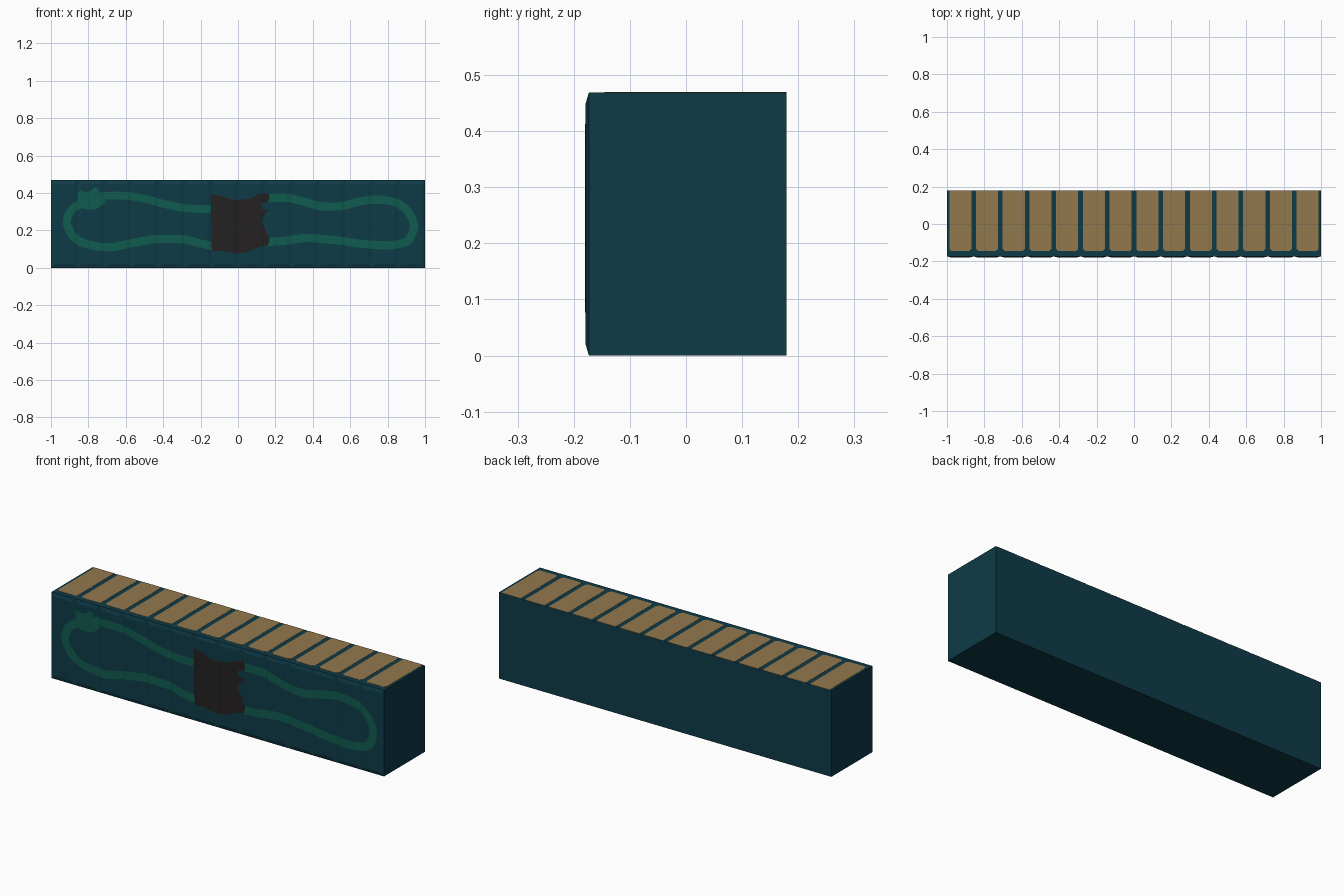
import bpy, bmesh
from mathutils import Vector

if "Cube" in bpy.data.objects:
    bpy.data.objects.remove(bpy.data.objects["Cube"])

N = 14                      # books in the row
W = 2 / N                   # width of one book
H, FRONT, BACK = 0.469, -0.179, 0.179
EDGE, DEPTH = 0.02, 0.006   # chamfer round each spine
COVER = 0.0125


def material(name, rgb):
    m = bpy.data.materials.new(name)
    m.diffuse_color = (*rgb, 1)
    m.use_nodes = True
    m.node_tree.nodes["Principled BSDF"].inputs["Base Color"].default_value = m.diffuse_color
    return m


TEAL = material("dark teal cover", (0.0045, 0.044, 0.064))
TAN = material("tan pages", (0.29, 0.19, 0.074))
GREEN = material("green snake", (0.005, 0.105, 0.078))
BLACK = material("black barrel", (0.017, 0.015, 0.015))


def finish(bm, name, mat):
    me = bpy.data.meshes.new(name)
    bm.to_mesh(me)
    bm.free()
    me.materials.append(mat)
    ob = bpy.data.objects.new(name, me)
    bpy.context.collection.objects.link(ob)
    return ob


# cover: box whose front face steps in to a chamfered spine
def cover_mesh():
    bm = bmesh.new()

    def ring(y, e):
        return [bm.verts.new((x, y, z)) for x, z in (
            (-W / 2 + e, e), (W / 2 - e, e), (W / 2 - e, H - e), (-W / 2 + e, H - e))]

    rings = [ring(BACK, 0), ring(FRONT + DEPTH, 0), ring(FRONT, EDGE)]
    for a, b in zip(rings, rings[1:]):
        for i in range(4):
            j = (i + 1) % 4
            bm.faces.new((a[i], a[j], b[j], b[i]))
    bm.faces.new(rings[0])
    bm.faces.new(rings[-1])
    bmesh.ops.recalc_face_normals(bm, faces=bm.faces)
    return bm


# pages: thin plate on top, corners cut beside the spine
def page_mesh():
    bm = bmesh.new()
    w, y, c = W / 2 - COVER, -0.145, 0.012
    outline = [(-w, BACK), (-w, y + c), (-w + c, y), (w - c, y), (w, y + c), (w, BACK)]
    f = bm.faces.new([bm.verts.new((px, py, H - 0.001)) for px, py in outline])
    up = bmesh.ops.extrude_face_region(bm, geom=[f])
    for v in up["geom"]:
        if isinstance(v, bmesh.types.BMVert):
            v.co.z += 0.002
    bmesh.ops.recalc_face_normals(bm, faces=bm.faces)
    return bm


def row(bm, name, mat):
    first = finish(bm, name, mat)
    for i in range(N):
        ob = first if i == 0 else first.copy()
        if i:
            bpy.context.collection.objects.link(ob)
        ob.name = f"{name}_{i + 1}"
        ob.location.x = -1 + W * (i + 0.5)


row(cover_mesh(), "book_cover", TEAL)
row(page_mesh(), "book_pages", TAN)


# painted shapes: cut at the spine edges, then laid onto the spines
def lay_on_spines(bm, name, mat, lift):
    bmesh.ops.triangulate(bm, faces=bm.faces[:])
    for i in range(N + 1):
        for d in (-EDGE, 0, EDGE):
            bmesh.ops.bisect_plane(bm, geom=bm.verts[:] + bm.edges[:] + bm.faces[:],
                                   plane_co=(-1 + i * W + d, 0, 0), plane_no=(1, 0, 0))
    for v in bm.verts:
        t = (v.co.x + 1) % W
        t = min(t, W - t)
        v.co.y = FRONT - lift + DEPTH * max(0, 1 - t / EDGE)
    bm.normal_update()
    for f in bm.faces:
        if f.normal.y > 0:
            f.normal_flip()
    finish(bm, name, mat)


def point(p):
    return Vector((p[0] / 100, 0, p[1] / 100))


def patch(name, pts, mat, lift):
    bm = bmesh.new()
    bm.faces.new([bm.verts.new(point(p)) for p in pts])
    lay_on_spines(bm, name, mat, lift)


def ribbon(name, pts, width, mat, lift):
    p = [point(q) for q in pts]
    p = [2 * p[0] - p[1]] + p + [2 * p[-1] - p[-2]]
    path = []
    for a, b, c, d in zip(p, p[1:], p[2:], p[3:]):
        for k in range(4):
            t = k / 4
            path.append(0.5 * (2 * b + (c - a) * t + (2 * a - 5 * b + 4 * c - d) * t * t
                               + (3 * b - a - 3 * c + d) * t ** 3))
    path.append(p[-2])
    bm = bmesh.new()
    last = None
    for i, q in enumerate(path):
        d = (path[min(i + 1, len(path) - 1)] - path[max(i - 1, 0)]).normalized()
        side = Vector((-d.z, 0, d.x)) * width / 2
        pair = (bm.verts.new(q - side), bm.verts.new(q + side))
        if last:
            bm.faces.new((last[0], pair[0], pair[1], last[1]))
        last = pair
    lay_on_spines(bm, name, mat, lift)


# snake body, in hundredths of a unit (x, z)
ribbon("snake_neck", [(-74, 38.5), (-60, 38.5), (-50, 37), (-39, 34), (-28, 32),
                      (-18, 31.5), (-9, 32)], 0.042, GREEN, 0.0006)
ribbon("snake_left_loop", [(-81, 35), (-88, 32), (-91.5, 25.5), (-90, 20), (-86, 15),
                           (-78, 12), (-68, 11), (-58, 13), (-47, 15), (-39, 15.5),
                           (-28, 15), (-20, 13), (-8, 10.5)], 0.044, GREEN, 0.0006)
ribbon("snake_right_loop", [(12, 37), (25, 37.5), (33, 36), (44, 33), (55, 33), (63, 35),
                            (73, 36.5), (84, 35), (91, 30), (94, 23), (92.5, 17),
                            (89, 13.5), (79, 12), (65, 13), (55, 14.5), (44, 15.5),
                            (36, 16), (25, 14.5), (10, 13.5)], 0.044, GREEN, 0.0006)
patch("snake_head", [(-86.5, 34), (-84.5, 36.5), (-86, 39.5), (-84.5, 41.5), (-81.5, 40.5),
                     (-79, 41), (-76.5, 43), (-74.5, 42), (-75, 40), (-71, 39.5),
                     (-71, 34.5), (-73.5, 33), (-75.5, 31.5), (-80, 31), (-83.5, 32)],
      GREEN, 0.0008)

# dark shape across the middle of the spines
patch("barrel", [(-14.5, 39.5), (-8.5, 38.5), (-5, 37), (-1, 36), (6.5, 37), (11, 39.5),
                 (16, 40), (17, 37.5), (16, 35), (12, 34.5), (10.5, 32.5), (13, 31),
                 (17, 31.5), (14.5, 29), (12, 24.5), (10.5, 19), (11, 16), (16, 17.5),
                 (17, 15), (16, 12), (11, 11), (5, 8.5), (-1, 7.5), (-8.5, 9.5),
                 (-14, 9), (-13.5, 10.5), (-8.5, 11.5), (-5.5, 13), (-6.5, 17),
                 (-9, 24.5), (-9.5, 29), (-11, 34.5), (-14.5, 35)], BLACK, 0.0011)
patch("barrel_spot", [(-14.5, 33), (-12, 32.5), (-12, 29.5), (-14.5, 29.5)], BLACK, 0.0011)
